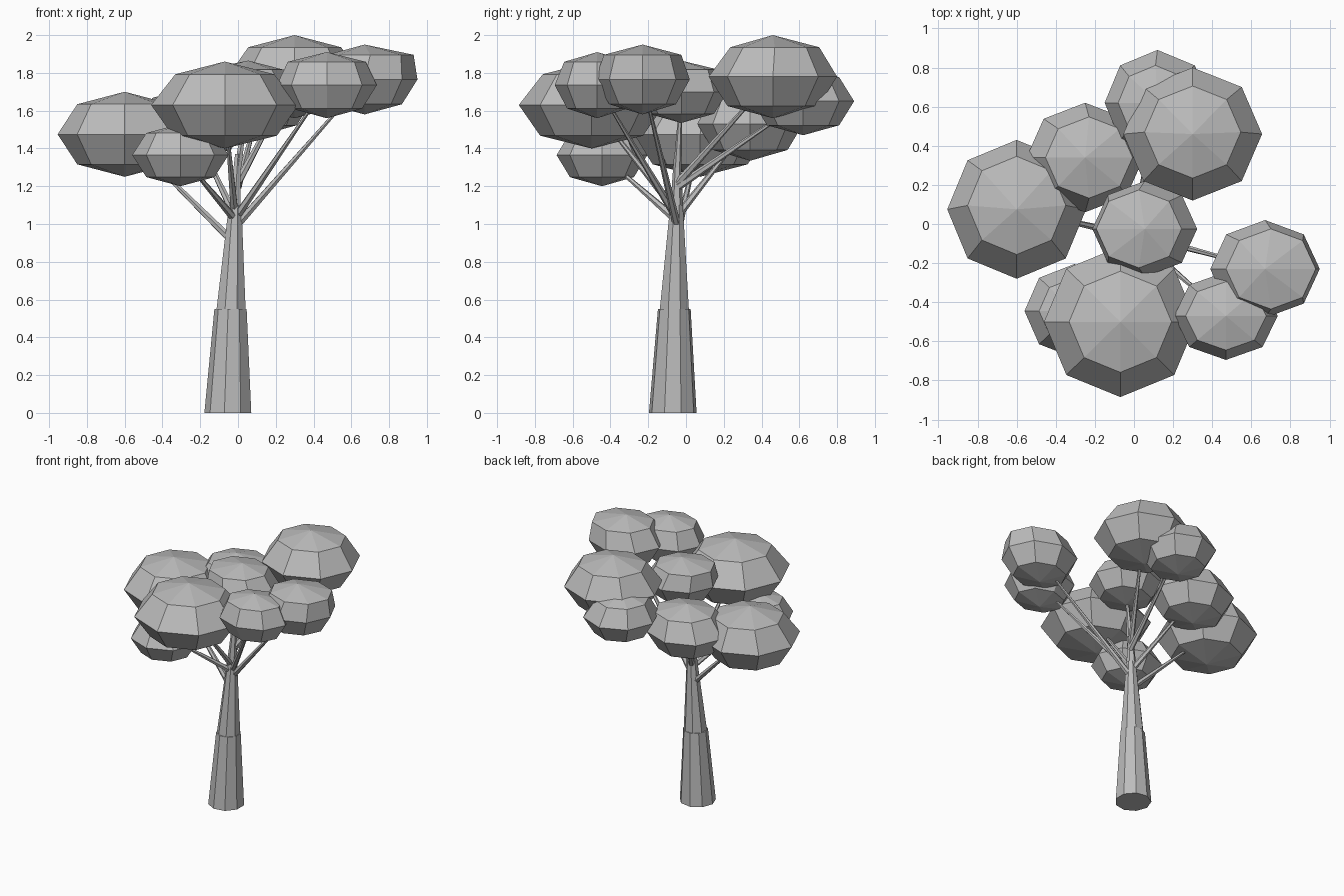
import bpy, bmesh, math
from mathutils import Vector

cube = bpy.data.objects.get("Cube")
if cube:
    bpy.data.objects.remove(cube, do_unlink=True)

grey = bpy.data.materials.new("plain grey")
grey.use_nodes = True
COLOUR = (0.5, 0.5, 0.5, 1)
grey.diffuse_color = COLOUR
grey.node_tree.nodes["Principled BSDF"].inputs["Base Color"].default_value = COLOUR


def finish(name, bm):
    """Turn a bmesh into a flat-shaded object."""
    mesh = bpy.data.meshes.new(name)
    bmesh.ops.recalc_face_normals(bm, faces=bm.faces)
    bm.to_mesh(mesh)
    bm.free()
    mesh.materials.append(grey)
    obj = bpy.data.objects.new(name, mesh)
    bpy.context.collection.objects.link(obj)


def limb(name, sides, *sections):
    """Tapered tube through (x, y, z, radius) sections, capped at both ends."""
    bm = bmesh.new()
    points = [Vector(s[:3]) for s in sections]
    axis = (points[-1] - points[0]).normalized()
    upright = axis.z > 0.95
    turn = Vector((0, 0, 1)).rotation_difference(axis)
    rings = []
    for point, section in zip(points, sections):
        ring = []
        for i in range(sides):
            a = math.tau * (i + 0.5) / sides
            offset = Vector((math.cos(a), math.sin(a), 0)) * section[3]
            ring.append(bm.verts.new(point + (offset if upright else turn @ offset)))
        rings.append(ring)
    for low, high in zip(rings, rings[1:]):
        for i in range(sides):
            j = (i + 1) % sides
            bm.faces.new((low[i], low[j], high[j], high[i]))
    bm.faces.new(rings[0])
    bm.faces.new(rings[-1])
    finish(name, bm)


def clump(name, centre, radii, bulge=1.0, shift=(0, 0)):
    """Squashed eight-sided ball; bulge and shift shape its upper ring."""
    bm = bmesh.new()
    bmesh.ops.create_uvsphere(bm, u_segments=8, v_segments=4, radius=1)
    for v in bm.verts:
        upper = 0.1 < v.co.z < 0.9
        grow = bulge if upper else 1.0
        v.co.x = centre[0] + v.co.x * radii[0] * grow + shift[0] * upper
        v.co.y = centre[1] + v.co.y * radii[1] * grow + shift[1] * upper
        v.co.z = centre[2] + v.co.z * radii[2]
    finish(name, bm)


# Trunk: two stacked tapering lengths and a thin leader
limb("trunk_lower", 9, (-0.05, -0.07, 0, 0.128), (-0.037, -0.062, 0.55, 0.088))
limb("trunk_upper", 8, (-0.037, -0.062, 0.54, 0.084), (-0.015, -0.05, 1.1, 0.036))
limb("leader", 6, (-0.02, -0.05, 1.05, 0.036), (0.0, -0.045, 1.37, 0.018))

# Foliage: name, centre, radii, bulge, shift, branch root
FOLIAGE = [
    ("left_back", (0.3, 0.46, 1.78), (0.355, 0.34, 0.22), 0.98, (0, 0.01), (0, -0.04, 1.22)),
    ("right", (-0.6, 0.075, 1.475), (0.355, 0.355, 0.225), 1.0, (0, 0.02), (-0.05, -0.05, 0.93)),
    ("front", (-0.07, -0.5, 1.63), (0.39, 0.385, 0.23), 0.95, (0, 0), (-0.02, -0.06, 1.08)),
    ("right_front_low", (-0.305, -0.445, 1.365), (0.255, 0.24, 0.165), 1.0, (0, 0), (-0.02, -0.06, 1.03)),
    ("left_front", (0.47, -0.47, 1.735), (0.265, 0.225, 0.175), 1.1, (0, 0), (0, -0.06, 1.05)),
    ("left", (0.67, -0.23, 1.765), (0.28, 0.25, 0.185), 1.16, (0.03, 0), (0, -0.05, 1.0)),
    ("middle", (0.055, -0.025, 1.7), (0.268, 0.245, 0.165), 1.15, (-0.03, 0), (0, -0.045, 1.3)),
    ("right_back", (-0.25, 0.34, 1.53), (0.3, 0.28, 0.195), 1.05, (0.02, 0), (-0.02, -0.04, 1.05)),
    ("back", (0.12, 0.62, 1.65), (0.27, 0.27, 0.18), 1.0, (-0.01, 0), (0, -0.04, 1.2)),
]
for name, centre, radii, bulge, shift, root in FOLIAGE:
    clump("foliage_" + name, centre, radii, bulge, shift)
    tip = Vector(root).lerp(Vector(centre), 0.85)
    limb("branch_" + name, 6, (*root, 0.022), (*tip, 0.008))
